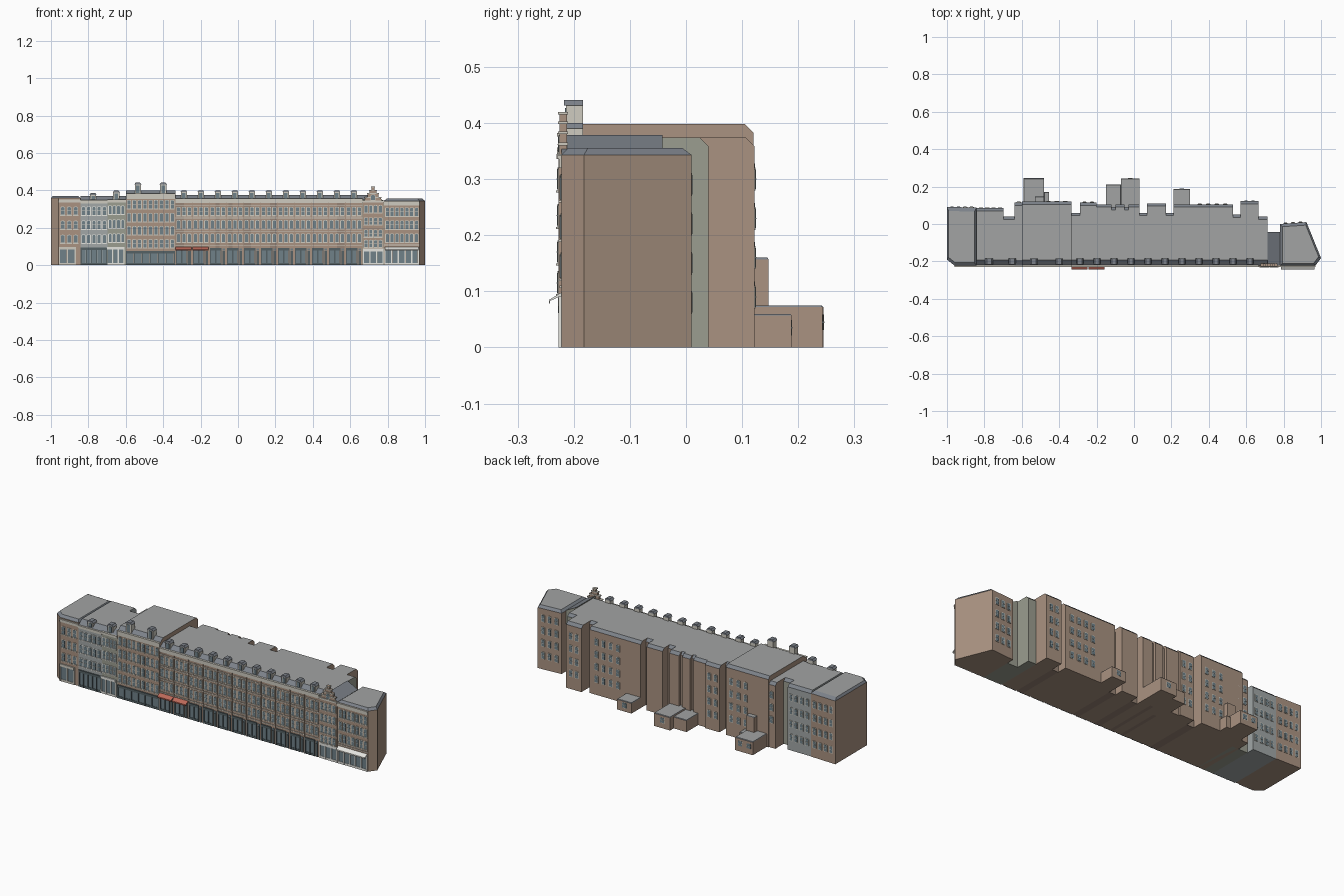
import bpy, bmesh
from math import cos, sin, pi

if "Cube" in bpy.data.objects:
    bpy.data.objects.remove(bpy.data.objects["Cube"])

COL = {"brick": (.40, .29, .22), "dark_brick": (.31, .23, .18), "grey_paint": (.36, .39, .39),
       "sage": (.33, .34, .28), "stone": (.62, .60, .53), "white": (.78, .78, .74),
       "glass": (.16, .22, .25), "slate": (.20, .22, .25), "roof": (.36, .37, .37),
       "joinery": (.09, .12, .13), "red": (.50, .14, .10)}
MAT = {}
for k, c in COL.items():
    MAT[k] = bpy.data.materials.new(k)
    MAT[k].diffuse_color = (*c, 1)
YF = -.222
parts = {}


def finish(name, bm, mats, roofed=False):
    bmesh.ops.recalc_face_normals(bm, faces=bm.faces)
    if roofed:
        for f in bm.faces:
            f.material_index = 2 if f.normal.z > .9 else 1 if f.normal.z > .1 else 0
    me = bpy.data.meshes.new(name)
    bm.to_mesh(me)
    bm.free()
    for m in mats:
        me.materials.append(MAT[m])
    bpy.context.collection.objects.link(bpy.data.objects.new(name, me))


def loft(bm, a, b):
    va, vb = [bm.verts.new(p) for p in a], [bm.verts.new(p) for p in b]
    n = len(a)
    for i in range(n):
        j = (i + 1) % n
        bm.faces.new((va[i], va[j], vb[j], vb[i]))
    return va, vb


def solid(bm, a, b):
    va, vb = loft(bm, a, b)
    bm.faces.new(va)
    bm.faces.new(vb)


def part(name, mat):
    if name not in parts:
        parts[name] = (bmesh.new(), mat)
    return parts[name][0]


def box(name, mat, x0, x1, y0, y1, z0, z1):
    q = [(x0, y0), (x1, y0), (x1, y1), (x0, y1)]
    solid(part(name, mat), [(*p, z0) for p in q], [(*p, z1) for p in q])


def house(name, x0, x1, yb, eave, top, wall):
    # wall block with front mansard and bevelled rear eave
    p = [(YF, 0), (YF, eave), (-.192, top), (yb - .015, top), (yb, top - .015), (yb, 0)]
    bm = bmesh.new()
    solid(bm, [(x0, *q) for q in p], [(x1, *q) for q in p])
    finish(name, bm, [wall, "slate", "roof"], True)


def prism(name, plan, top, inset, wall):
    # plan outline raised to an eave, then a sloped rim and flat roof
    cx, cy = sum(p[0] for p in plan) / len(plan), sum(p[1] for p in plan) / len(plan)
    k = 1 - inset / .1
    bm = bmesh.new()
    base, eave = loft(bm, [(*p, 0) for p in plan], [(*p, top - inset) for p in plan])
    up = [bm.verts.new((cx + (x - cx) * k, cy + (y - cy) * k, top)) for x, y in plan]
    n = len(plan)
    for i in range(n):
        bm.faces.new((eave[i], eave[(i + 1) % n], up[(i + 1) % n], up[i]))
    bm.faces.new(base)
    bm.faces.new(up)
    finish(name, bm, [wall, "slate", "roof"], True)


def arch(cx, cz, w, h, rise):
    # window outline with a segmental head
    return [(cx - w/2, cz - h/2), (cx + w/2, cz - h/2)] + [
        (cx + w/2 * cos(pi*i/4), cz + h/2 - rise + rise * sin(pi*i/4)) for i in range(5)]


def window(cx, cz, w, h, y=YF, s=-1, rise=.003, trim="stone"):
    side = "front" if s < 0 else "rear"
    for nm, mat, g, d in ((f"{side}_window_frames_{trim}", trim, .006, .002),
                          (f"{side}_window_panes", "glass", 0, .003)):
        o = arch(cx, cz, w + g, h + g, rise)
        solid(part(nm, mat), [(x, y - s*.006, z) for x, z in o], [(x, y + s*d, z) for x, z in o])
    f = f"{side}_window_bars"
    ya, yb = sorted((y, y + s*.004))
    box(f, "stone", cx - w/2, cx + w/2, ya, yb, cz - .001, cz + .001)
    if s < 0:
        box("window_sills_" + trim, trim, cx - w/2 - .005, cx + w/2 + .005,
            y - .005, y, cz - h/2 - .006, cz - h/2 - .002)


def grid(x0, x1, n, rows, w, h, **k):
    for i in range(n):
        for z in rows:
            window(x0 + (x1 - x0) * (i + .5) / n, z, w, h, **k)


def cornice(x0, x1, z0, z1, mat="stone"):
    box("cornices_" + mat, mat, x0, x1, YF - .004, YF + .004, z0, z1)
    box("cornices_" + mat, mat, x0, x1, YF - .008, YF + .004, z1 - .006, z1)


def shop(x0, x1, n, z, mat):
    # glazed bays between piers, fascia board and stall riser
    box("shop_fascias_" + mat, mat, x0, x1, YF - .006, YF, z - .014, z)
    w = (x1 - x0) / n
    for i in range(n):
        a = x0 + i * w
        box("shop_glazing", "glass", a + .004, a + w - .004, YF - .002, YF, .012, z - .014)
        box("shop_risers_" + mat, mat, a, a + w, YF - .004, YF, 0, .012)
    for i in range(n + 1):
        a = x0 + i * w
        box("shop_piers_" + mat, mat, a - .003, a + .003, YF - .005, YF, 0, z)


def dormer(cx, z0, z1, w):
    y0, y1, e = -.214, -.184, z1 - .01
    box("dormer_cheeks", "stone", cx - w/2, cx + w/2, y0, y1, z0, e)
    box("dormer_panes", "glass", cx - w*.28, cx + w*.28, y0 - .002, y0, z0 + .005, e - .004)
    o = [(cx - w*.6, e), (cx + w*.6, e), (cx + w*.35, z1), (cx - w*.35, z1)]
    solid(part("dormer_roofs", "slate"), [(x, y0 - .003, z) for x, z in o], [(x, y1, z) for x, z in o])


def awning(name, mat, x0, x1):
    p = [(YF, .098), (-.244, .085), (-.244, .078), (-.242, .078), (-.242, .083), (YF, .092)]
    solid(part(name, mat), [(x0, *q) for q in p], [(x1, *q) for q in p])


# left corner house
prism("left_corner_house", [(-1, -.19), (-.96, YF), (-.843, YF), (-.843, .087), (-1, .092)], .37, .012, "brick")
grid(-.955, -.85, 3, (.29, .215, .14), .019, .04)
cornice(-.96, -.843, .335, .352)
shop(-.955, -.87, 2, .098, "stone")
grid(-.99, -.85, 4, (.30, .225, .15, .075), .016, .035, y=.09, s=1)

# painted house and bay-fronted house
house("painted_house", -.843, -.697, .085, .345, .37, "grey_paint")
grid(-.84, -.70, 5, (.29, .215, .14), .016, .042, trim="white")
cornice(-.843, -.697, .33, .347)
shop(-.838, -.702, 5, .095, "joinery")
grid(-.835, -.70, 4, (.30, .225, .15, .075), .016, .035, y=.085, s=1)
house("white_shop_house", -.697, -.60, .04, .345, .37, "sage")
grid(-.695, -.605, 4, (.295, .22, .145), .014, .042, trim="white")
cornice(-.697, -.60, .335, .35)
shop(-.70, -.61, 3, .098, "white")
dormer(-.775, .345, .385, .034)
dormer(-.65, .345, .398, .034)

# tall house
house("tall_house", -.60, -.335, .12, .375, .398, "brick")
house("tall_house_rear_wing", -.64, -.60, .115, .35, .37, "brick")
grid(-.598, -.337, 9, (.325, .255, .185, .115), .016, .042)
cornice(-.60, -.335, .355, .382)
shop(-.597, -.34, 6, .075, "joinery")
for x in (-.535, -.4):
    dormer(x, .38, .441, .034)
grid(-.48, -.345, 3, (.31, .24, .17, .10), .017, .035, y=.12, s=1)
grid(-.635, -.56, 2, (.30, .23, .16), .017, .035, y=.116, s=1)

# long terrace, cut into sections with stepped rear walls
X = [-.335, -.29, -.20, -.12, -.10, -.05, -.03, .03, .07, .17, .21, .53, .57, .665]
D = [.06, .115, .105, .09, .105, .09, .105, .06, .11, .06, .105, .05, .122]
for i, d in enumerate(D):
    house(f"terrace_section_{i+1}", X[i], X[i + 1], d, .352, .374, "brick" if d > .1 else "dark_brick")
S = 1 / 11
for i in range(11):
    a = -.335 + i * S
    grid(a + .002, a + S - .002, 3, (.288, .217, .145), .016, .042)
    dormer(a + S/2, .352, .40, .032)
    shop(a + .006, a + .062, 2, .092, "joinery")
    box("house_doors", "joinery", a + .069, a + .083, YF - .003, YF, 0, .075)
    box("door_fanlights", "glass", a + .069, a + .083, YF - .003, YF, .077, .088)
    box("party_pilasters", "brick", a - .002, a + .002, YF - .005, YF, 0, .335)
for z in (.102, .176, .25, .316):
    box("string_courses", "stone", -.335, .665, YF - .003, YF, z, z + .004)
cornice(-.335, .665, .333, .356)
awning("red_awning_left", "red", -.335, -.248)
awning("red_awning_right", "red", -.244, -.157)
grid(-.285, -.205, 2, (.30, .23, .16, .09), .017, .035, y=.115, s=1)
grid(.33, .51, 4, (.30, .23, .16, .09), .018, .035, y=.105, s=1)
grid(.58, .655, 2, (.30, .23, .16, .09), .017, .035, y=.122, s=1)

# rear annexes
for n, x0, x1, y, z in (("wide", -.59, -.48, .245, .075), ("link", -.48, -.455, .17, .067),
                        ("stair", -.53, -.48, .147, .16), ("middle_low", -.15, -.07, .21, .067),
                        ("middle", -.07, .03, .243, .075), ("right", .21, .30, .188, .06)):
    prism("rear_annex_" + n, [(x0, .03), (x1, .03), (x1, y), (x0, y)], z, .003, "brick")
for x, y, z in ((-.565, .243, .045), (-.51, .243, .045), (-.02, .241, .045), (.255, .186, .035)):
    window(x, z, .025, .028, y=y, s=1, rise=.001)

# gabled house with side-sloping roof
house("gabled_house_left", .665, .715, .04, .352, .374, "sage")
o = [(.715, 0), (.78, 0), (.78, .345), (.715, .379)]
bm = bmesh.new()
solid(bm, [(x, YF, z) for x, z in o], [(x, -.042, z) for x, z in o])
finish("gabled_house_right", bm, ["sage", "slate", "roof"], True)
box("gable_wall", "brick", .668, .778, -.227, -.212, .09, .345)
for h, z0, z1 in ((.042, .345, .365), (.03, .365, .385), (.018, .385, .403), (.008, .403, .42)):
    box("stepped_gable", "brick", .722 - h, .722 + h, -.225, -.212, z0, z1)
    box("gable_copings", "stone", .722 - h - .003, .722 + h + .003, -.228, -.21, z1 - .005, z1)
grid(.672, .774, 4, (.30, .235, .17, .115), .015, .036, y=-.227)
window(.722, .362, .02, .028, y=-.225, rise=.008)
box("gable_cornice", "stone", .665, .78, -.231, -.212, .336, .345)
shop(.67, .776, 3, .088, "white")

# right corner house
prism("right_corner_house", [(.78, YF), (.97, YF), (1, -.182), (.922, .01), (.78, 0)], .355, .012, "brick")
grid(.785, .968, 7, (.285, .215, .145), .016, .042)
cornice(.78, .97, .32, .342)
box("corner_string_course", "stone", .78, .97, YF - .003, YF, .106, .11)
shop(.785, .965, 5, .092, "white")
awning("white_awning", "white", .785, .965)
for i in range(3):
    for z in (.29, .22, .15, .08):
        x = .81 + i * .04
        window(x, z, .017, .035, y=(x - .78) * .071 + .001, s=1)

for nm, (bm, mat) in parts.items():
    finish(nm, bm, [mat])

for m in bpy.data.materials:
    if m.users and not m.is_grease_pencil:
        m.use_nodes = True
        m.node_tree.nodes["Principled BSDF"].inputs["Base Color"].default_value = m.diffuse_color
